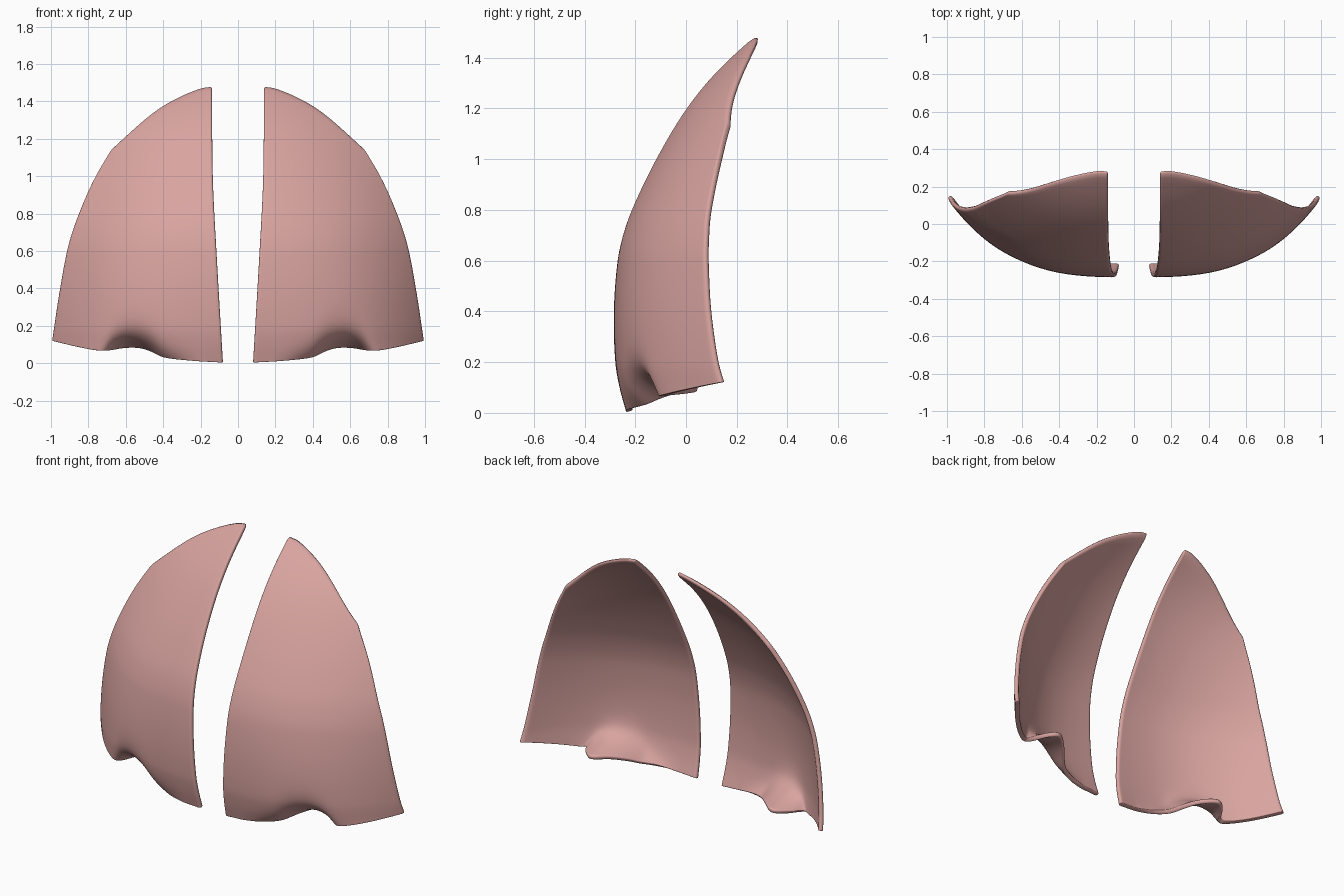
import bpy
import math

cube = bpy.data.objects.get("Cube")
if cube:
    bpy.data.objects.remove(cube)

COLS, ROWS = 52, 46
THICKNESS = 0.026

mat = bpy.data.materials.new("salmon pink")
mat.use_nodes = True
colour = (0.69, 0.37, 0.35, 1)
mat.diffuse_color = colour
mat.node_tree.nodes["Principled BSDF"].inputs["Base Color"].default_value = colour


def curve(points):
    """Smooth function through (position, value) points."""
    n = len(points)

    def slope(i):
        a, b = points[max(i - 1, 0)], points[min(i + 1, n - 1)]
        return (b[1] - a[1]) / (b[0] - a[0])

    def value(p):
        i = 0
        while i < n - 2 and p > points[i + 1][0]:
            i += 1
        (p0, v0), (p1, v1) = points[i], points[i + 1]
        w = p1 - p0
        t = min(max((p - p0) / w, 0), 1)
        return (v0 * (1 + 2 * t) * (1 - t) ** 2 + slope(i) * w * t * (1 - t) ** 2
                + v1 * t * t * (3 - 2 * t) + slope(i + 1) * w * t * t * (t - 1))
    return value


# Outline edges seen from the front
bottom_z = curve([(0.08, 0.002), (0.25, 0.012), (0.4, 0.03), (0.46, 0.058),
                  (0.52, 0.078), (0.6, 0.08), (0.72, 0.065), (0.85, 0.085), (1, 0.12)])
inner_x = curve([(0, 0.08), (0.6, 0.115), (1, 0.135), (1.49, 0.14)])
outer_x = curve([(0.12, 1), (0.4, 0.957), (0.65, 0.907), (0.85, 0.835), (1.0, 0.765), (1.15, 0.675)])
top_z = curve([(0.14, 1.49), (0.2, 1.48), (0.3, 1.44), (0.4, 1.385), (0.5, 1.31), (0.675, 1.15)])

# Depth profile of the front, and the bent lip along the bottom edge
front_y = curve([(0, -0.235), (0.1, -0.262), (0.2, -0.279), (0.4, -0.285), (0.6, -0.271),
                 (0.7, -0.25), (0.8, -0.216), (1, -0.122), (1.2, -0.005), (1.35, 0.115), (1.49, 0.262)])
lip = curve([(0.2, 0), (0.3, 0.02), (0.4, 0.07), (0.5, 0.18), (0.59, 0.235),
             (0.65, 0.16), (0.7, 0.04), (0.75, 0), (1, 0)])


def mix(a, b, t):
    return a + (b - a) * t


def surface_point(s, t):
    # Blend the four edges into one patch
    bx, tx = mix(0.08, 1, s), mix(0.14, 0.675, s)
    lz, rz = mix(0, 1.49, t), mix(0.12, 1.15, t)
    base = bottom_z(bx)
    x = (mix(bx, tx, t) + mix(inner_x(lz), outer_x(rz), s)
         - mix(mix(0.08, 1, s), mix(0.14, 0.675, s), t))
    z = (mix(base, top_z(tx), t) + mix(lz, rz, s)
         - mix(mix(0, 0.12, s), mix(1.49, 1.15, s), t))
    # Sweep the sides back, then push the lip inwards
    y = front_y(z) + (0.40 + 0.07 * z) * x ** (3.5 - 1.1 * z)
    y += lip(x) * math.exp(-max(z - base, 0) / 0.045)
    return x, y, z


def build_panel(name, side):
    verts = []
    for j in range(ROWS + 1):
        for i in range(COLS + 1):
            x, y, z = surface_point(i / COLS, (j / ROWS) ** 1.6)
            verts.append((side * x, y, z))
    faces = []
    w = COLS + 1
    for j in range(ROWS):
        for i in range(COLS):
            a = j * w + i
            quad = (a, a + 1, a + 1 + w, a + w)
            faces.append(quad if side > 0 else quad[::-1])
    mesh = bpy.data.meshes.new(name)
    mesh.from_pydata(verts, [], faces)
    mesh.materials.append(mat)
    mesh.shade_smooth()
    obj = bpy.data.objects.new(name, mesh)
    bpy.context.collection.objects.link(obj)
    shell = obj.modifiers.new("shell", 'SOLIDIFY')
    shell.thickness = THICKNESS
    shell.offset = -1
    # Rounds the rim
    soft = obj.modifiers.new("rounding", 'SUBSURF')
    soft.levels = soft.render_levels = 1


build_panel("left_panel", 1)
build_panel("right_panel", -1)
